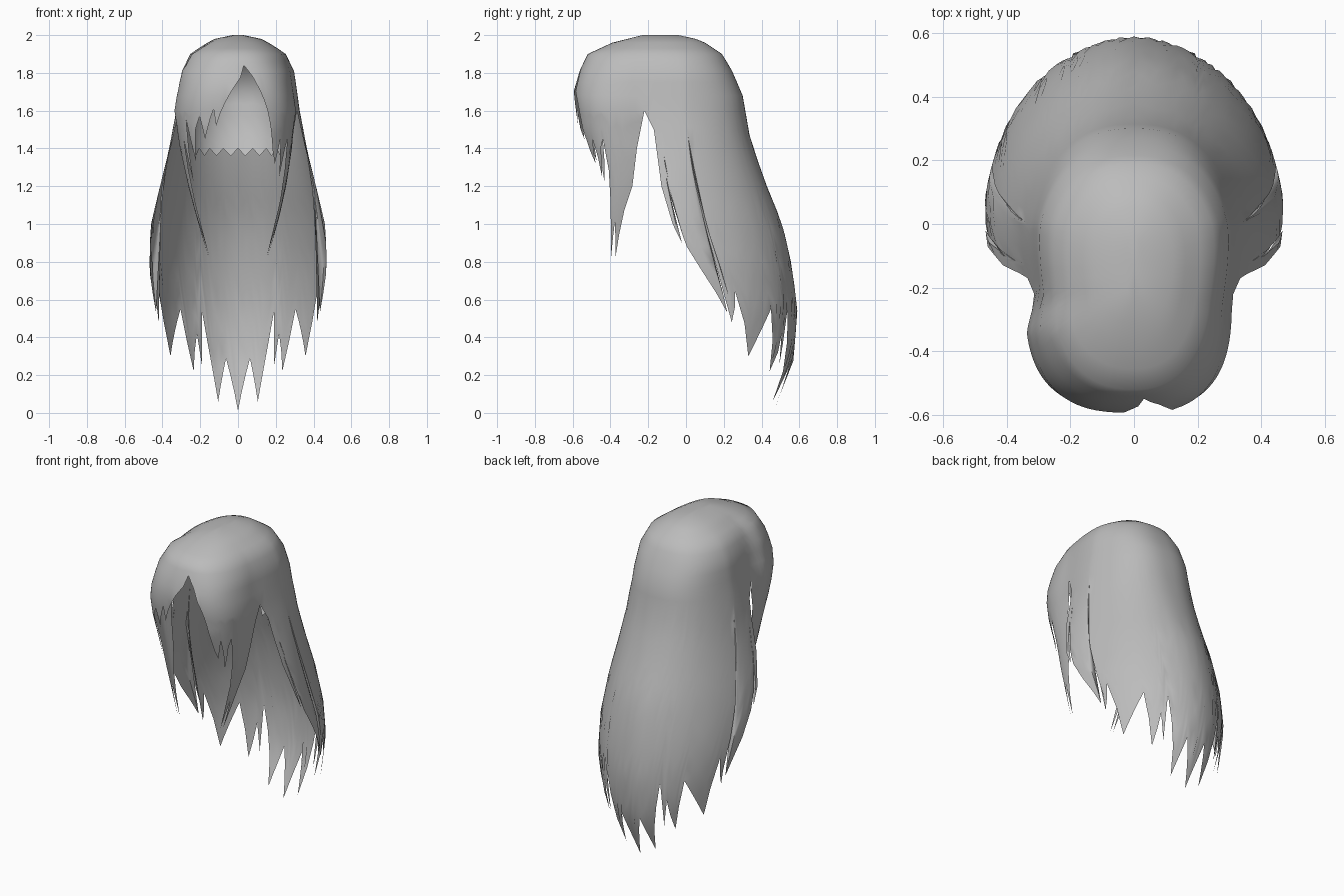
import bpy, bmesh, math

if "Cube" in bpy.data.objects:
    bpy.data.objects.remove(bpy.data.objects["Cube"])

hair_mat = bpy.data.materials.new("hair_grey")
hair_mat.diffuse_color = (0.5, 0.5, 0.5, 1)
hair_mat.use_nodes = True
hair_mat.node_tree.nodes["Principled BSDF"].inputs["Base Color"].default_value = hair_mat.diffuse_color


def lerp_table(table, v):
    """Piecewise linear lookup in a list of (key, value) sorted by key."""
    if v <= table[0][0]:
        return table[0][1]
    for (a, p), (b, q) in zip(table, table[1:]):
        if v <= b:
            return p + (q - p) * (v - a) / (b - a)
    return table[-1][1]


def spow(v, e):
    return math.copysign(abs(v) ** e, v)


# Profiles by height: half width, back, front and side seam position
WIDTH = [(0, .35), (.22, .40), (.3, .42), (.55, .455), (.78, .475), (1, .46), (1.2, .42), (1.4, .375),
         (1.6, .342), (1.81, .31), (1.9, .265), (1.95, .19), (1.98, .13), (2, .03)]
BACK = [(0, .46), (.28, .57), (.55, .59), (.78, .56), (1, .51), (1.22, .42), (1.45, .34), (1.68, .30),
        (1.82, .24), (1.9, .19), (1.96, .10), (1.985, .04), (2, -.04)]
SEAM = [(0, -.05), (.3, .09), (.55, .09), (.78, .01), (.93, -.05), (1.2, -.13), (1.5, -.17), (1.6, -.22), (2, -.14)]
FRONT_WIDTH = [(.8, .15), (1, .21), (1.2, .265), (1.4, .31)] + [p for p in WIDTH if p[0] >= 1.6]
FRONT = [(.8, -.46), (1.3, -.51), (1.5, -.575), (1.7, -.595), (1.82, -.56), (1.9, -.52), (1.96, -.39), (2, -.23)]
FRONT_SEAM = [(.8, -.34), (1.15, -.29), (1.4, -.26), (1.6, -.22), (2, -.14)]
CURVE_BACK = [(1, 1.05), (1.6, .82), (1.8, .82), (1.95, .9)]
CURVE_FRONT = [(1.7, .7), (1.9, .85)]

# Strand tips and notches: (angle, height of the lower edge)
half = [(0, .01), (9.6, .29), (17.8, .06), (26, .54), (29, .25), (31, .42), (37, .22), (43, .55), (59, .30),
        (66, .65), (71, .48), (72.5, 1.18), (74, .53), (82, .74), (86, .88), (87, 1.18), (88, .9), (90, 1.0)]
BACK_TIPS = [(-a, z) for a, z in half[:0:-1]] + half
curtain = [(60, 1.45), (66, 1.12), (70, .83), (75, 1.02), (80, .82), (90, 1.2)]
FRONT_TIPS = [(-a, z) for a, z in curtain[::-1]] + [
    (-55, 1.22), (-49, 1.55), (-42, 1.33), (-36, 1.5), (-29, 1.57), (-25, 1.45), (-14.5, 1.61),
    (-13, 1.52), (-2, 1.71), (4, 1.84), (10.5, 1.78), (19, 1.66), (28.5, 1.5), (33, 1.38), (38, 1.32),
    (44, 1.45), (50, 1.25), (55, 1.4)] + curtain


def pinch(x, y, z):
    """Narrow the temples, and the whole right half of the fringe."""
    if x > 0:
        k = lerp_table([(-.25, .1), (0, 0)], y)
    else:
        k = lerp_table([(-.34, 0), (-.24, .09), (-.15, .06), (0, 0)], y)
    return (x * (1 - k * lerp_table([(1.0, 0), (1.5, 1)], z)), y, z)


def back_point(a, z):
    a, c = math.radians(a), lerp_table(SEAM, z)
    e = lerp_table(CURVE_BACK, z)
    return pinch(lerp_table(WIDTH, z) * spow(math.sin(a), e),
                 c + (lerp_table(BACK, z) - c) * abs(math.cos(a)) ** e, z)


def front_point(a, z):
    a, c = math.radians(a), lerp_table(FRONT_SEAM, z)
    e = lerp_table(CURVE_FRONT, z)
    return pinch(lerp_table(FRONT_WIDTH, z) * spow(math.sin(a), e),
                 c + (lerp_table(FRONT, z) - c) * max(0, math.cos(a)) ** e, z)


def scalp_point(a, z):
    a = math.radians(a)
    back = lerp_table([(1.35, .10), (1.5, .18), (1.7, .21), (1.82, .15), (1.92, 0)], z)
    wide = lerp_table([(1.35, .25), (1.6, .27), (1.8, .25), (1.92, .14)], z)
    return (wide * math.sin(a), -.1 + (back + .1) * math.cos(a), z)


def sheet(bm, point, tips, top_rows, low_steps, step=4):
    """Columns of a surface that end on the jagged edge given by tips."""
    angles = []
    for (a, _), (b, _) in zip(tips, tips[1:]):
        n = max(1, math.ceil((b - a) / step))
        angles += [a + (b - a) * i / n for i in range(n)]
    angles.append(tips[-1][0])
    cols = []
    for a in angles:
        end = lerp_table(tips, a)
        zs = [max(z, end) for z in top_rows]
        zs += [zs[-1] + (end - zs[-1]) * i / low_steps for i in range(1, low_steps + 1)]
        cols.append([bm.verts.new(point(a, z)) for z in zs])
    for c, d in zip(cols, cols[1:]):
        for i in range(len(c) - 1):
            bm.faces.new((c[i], c[i + 1], d[i + 1], d[i]))
    return cols


def finish(bm, name):
    bmesh.ops.remove_doubles(bm, verts=bm.verts, dist=0.0004)
    bmesh.ops.recalc_face_normals(bm, faces=bm.faces)
    top = max(bm.faces, key=lambda f: f.calc_center_median().z)
    if top.normal.z < 0:
        bmesh.ops.reverse_faces(bm, faces=bm.faces)
    me = bpy.data.meshes.new(name)
    bm.to_mesh(me)
    bm.free()
    me.materials.append(hair_mat)
    ob = bpy.data.objects.new(name, me)
    bpy.context.collection.objects.link(ob)
    bpy.context.view_layer.objects.active = ob
    ob.select_set(True)
    bpy.ops.object.shade_smooth_by_angle(angle=math.radians(50))
    ob.select_set(False)


# Outer hair: long back and split fringe, welded along the sides above the ears
ROWS = [2, 1.98, 1.96, 1.93, 1.9, 1.86, 1.81, 1.75, 1.68, 1.6]
bm = bmesh.new()
for point, tips, steps in ((back_point, BACK_TIPS, 12), (front_point, FRONT_TIPS, 8)):
    cols = sheet(bm, point, tips, ROWS, steps)
    crown = bm.verts.new((0, -.14, 2))
    for c, d in zip(cols, cols[1:]):
        bm.faces.new((crown, c[0], d[0]))
finish(bm, "outer_hair")

# Under layer: short inner sheet behind the fringe with a zigzag hem
bm = bmesh.new()
zigzag = [(-72 + 9 * i, 1.36 if i % 2 else 1.4) for i in range(17)]
sheet(bm, scalp_point, zigzag, [1.92, 1.87, 1.82, 1.76, 1.7], 5, 9)
finish(bm, "under_layer")
